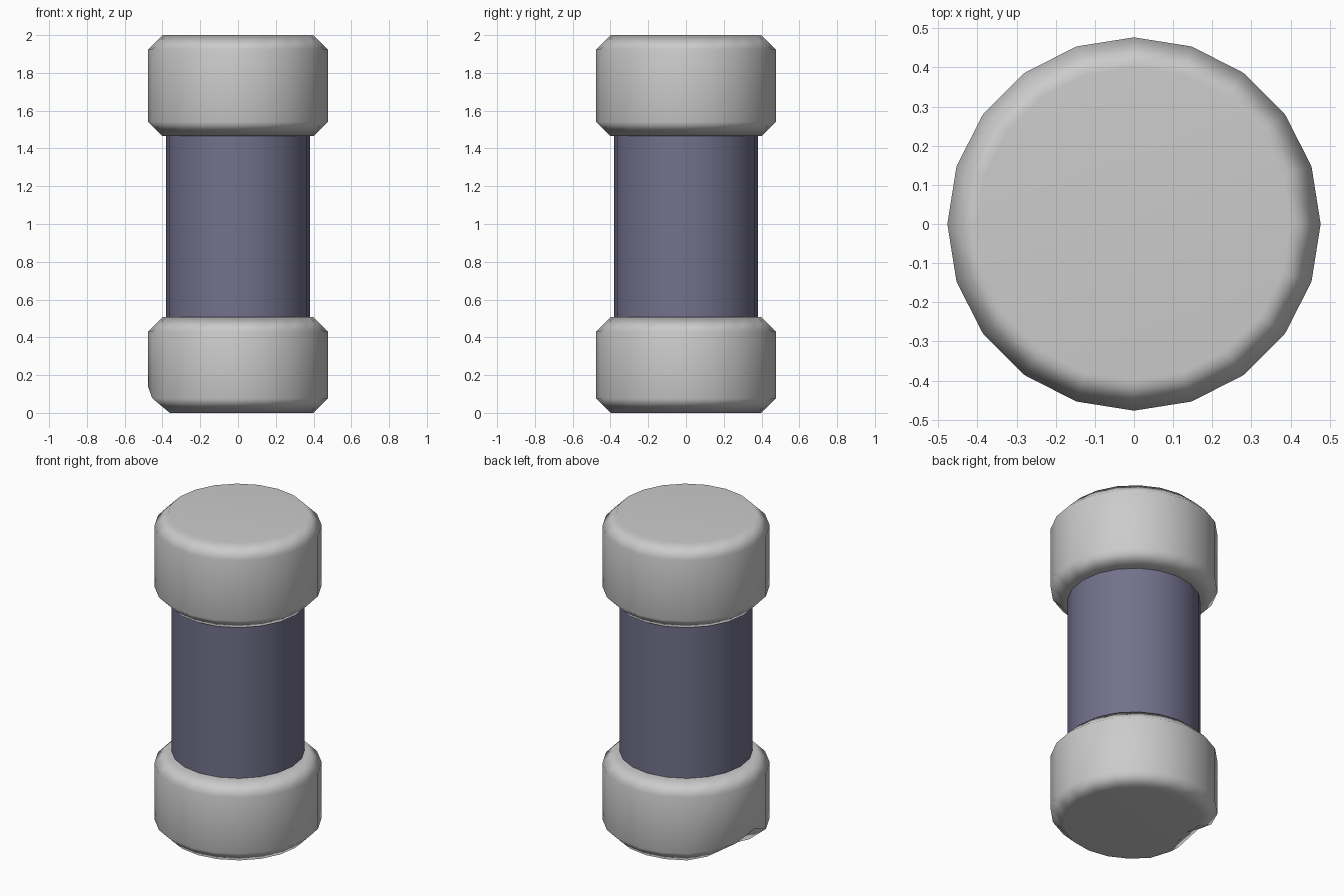
import bpy, bmesh
from math import cos, sin, pi

if "Cube" in bpy.data.objects:
    bpy.data.objects.remove(bpy.data.objects["Cube"])

SIDES = 20


def lathe(name, profile, dents=None, weighted=True):
    """Closed turned solid from (radius, z) points; dents override single points."""
    dents = dents or {}
    bm = bmesh.new()
    rings = []
    for level, point in enumerate(profile):
        ring = []
        for i in range(SIDES):
            r, z = dents.get((level, i), point)
            a = 2 * pi * i / SIDES
            ring.append(bm.verts.new((r * cos(a), r * sin(a), z)))
        rings.append(ring)
    for lower, upper in zip(rings, rings[1:]):
        for i in range(SIDES):
            j = (i + 1) % SIDES
            bm.faces.new((lower[i], lower[j], upper[j], upper[i]))
    bm.faces.new(rings[0][::-1])
    bm.faces.new(rings[-1])
    for f in bm.faces:
        f.smooth = weighted or len(f.verts) == 4
    mesh = bpy.data.meshes.new(name)
    bm.to_mesh(mesh)
    bm.free()
    obj = bpy.data.objects.new(name, mesh)
    bpy.context.collection.objects.link(obj)
    if weighted:
        obj.modifiers.new("Weighted normals", 'WEIGHTED_NORMAL')
    return obj


def cap_profile(z0, z1, c=0.077):
    return [(0.40, z0), (0.477, z0 + c), (0.477, z1 - c), (0.40, z1)]


# End caps; the lower one has a dented rim on the -x side
lathe("top_cap", cap_profile(1.465, 2.0))
dent = {
    (0, 8): (0.37, 0.0), (0, 9): (0.32, 0.01),
    (0, 10): (0.33, 0.01), (0, 11): (0.38, 0.0),
    (1, 8): (0.477, 0.085), (1, 9): (0.477, 0.10), (1, 10): (0.477, 0.14),
}
lathe("bottom_cap", cap_profile(0.0, 0.507), dent)

# Dark central tube
tube = lathe("tube_body", [(0.38, 0.50), (0.38, 1.47)], weighted=False)
mat = bpy.data.materials.new("dark_violet")
mat.diffuse_color = (0.17, 0.165, 0.26, 1)
mat.use_nodes = True
mat.node_tree.nodes["Principled BSDF"].inputs["Base Color"].default_value = mat.diffuse_color
tube.data.materials.append(mat)
